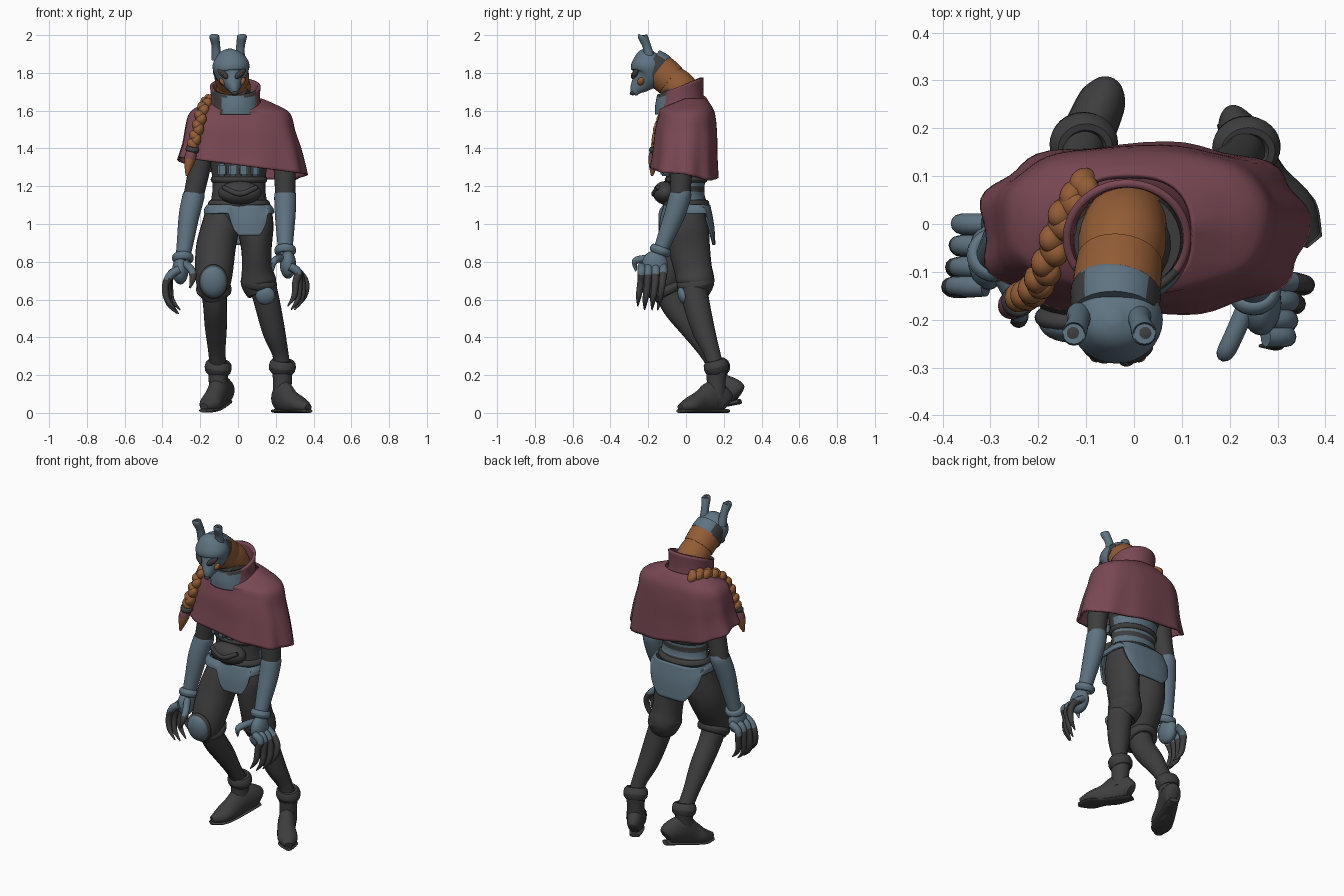
import bpy, bmesh, math
from mathutils import Vector


def material(name, rgb):
    m = bpy.data.materials.new(name)
    m.diffuse_color = (*rgb, 1)
    return m


RED = material("dark red cloth", (0.19, 0.064, 0.086))
BLUE = material("slate blue", (0.112, 0.172, 0.218))
DARK = material("charcoal", (0.048, 0.048, 0.048))
ORANGE = material("burnt orange", (0.29, 0.108, 0.036))


def smooth_path(pts, sub):
    """Catmull-Rom interpolation of equal-length tuples."""
    out = []
    for i in range(len(pts) - 1):
        a, b, c, d = pts[max(i - 1, 0)], pts[i], pts[i + 1], pts[min(i + 2, len(pts) - 1)]
        for k in range(sub):
            t = k / sub
            out.append([0.5 * (2 * q + (r - p) * t + (2 * p - 5 * q + 4 * r - s) * t * t
                               + (3 * q - p - 3 * r + s) * t ** 3) for p, q, r, s in zip(a, b, c, d)])
    return out + [list(pts[-1])]


def skin(name, rings, mats, rule=None, cap=True, thick=0):
    """Join rings of points into one mesh; rule(centre) picks the colour."""
    bm = bmesh.new()
    vs = [[bm.verts.new(p) for p in r] for r in rings]
    n = len(rings[0])
    for a, b in zip(vs, vs[1:]):
        for i in range(n):
            bm.faces.new((a[i], a[(i + 1) % n], b[(i + 1) % n], b[i]))
    if cap:
        bm.faces.new(vs[0])
        bm.faces.new(vs[-1])
    bmesh.ops.recalc_face_normals(bm, faces=bm.faces)
    if rule:
        for f in bm.faces:
            f.material_index = rule(f.calc_center_median())
    return finish(name, bm, mats, thick)


def finish(name, bm, mats, thick=0):
    me = bpy.data.meshes.new(name)
    bm.to_mesh(me)
    bm.free()
    for m in mats:
        me.materials.append(m)
    ob = bpy.data.objects.new(name, me)
    bpy.context.collection.objects.link(ob)
    if thick:
        mod = ob.modifiers.new("thickness", 'SOLIDIFY')
        mod.thickness, mod.offset = thick, 0
    return ob


def tube(name, pts, *mats, ref=(0, -1, 0), n=24, sub=5, rule=None, floor=0.0):
    """Loft ellipses along a path of (x, y, z, side radius, ref radius)."""
    pts = [p if len(p) == 5 else (*p, p[3]) for p in pts]
    path = smooth_path(pts, sub)
    rings, ref = [], Vector(ref)
    for i, p in enumerate(path):
        t = Vector(path[min(i + 1, len(path) - 1)][:3]) - Vector(path[max(i - 1, 0)][:3])
        u = t.cross(ref).normalized()
        v = u.cross(t).normalized()
        ring = []
        for k in range(n):
            a = 2 * math.pi * k / n
            q = Vector(p[:3]) + u * math.cos(a) * p[3] + v * math.sin(a) * p[4]
            q.z = max(q.z, floor)
            ring.append(q)
        rings.append(ring)
    return skin(name, rings, mats, rule)


def shell(name, levels, mats, zfun, expo=2, fold=0, rule=None, n=72, thick=0.012):
    """Open cloth shell from (cx, cy, z, rx, ry) levels; zfun shapes the hem."""
    rings, path = [], smooth_path(levels, 5)
    for j, (cx, cy, z, rx, ry) in enumerate(path):
        ring = []
        for k in range(n):
            a = 2 * math.pi * k / n
            c, s = math.cos(a), math.sin(a)
            f = 1 + fold * (j / len(path)) ** 2 * math.sin(9 * a + 1)
            x = cx + rx * f * math.copysign(abs(c) ** (2 / expo), c)
            y = cy + ry * f * math.copysign(abs(s) ** (2 / expo), s)
            ring.append(Vector((x, y, zfun(z, x, y))))
        rings.append(ring)
    return skin(name, rings, mats, rule, cap=False, thick=thick)


def ball(name, loc, size, mat, rot=(0, 0, 0)):
    bm = bmesh.new()
    bmesh.ops.create_uvsphere(bm, u_segments=24, v_segments=14, radius=1)
    ob = finish(name, bm, [mat])
    ob.location, ob.scale, ob.rotation_euler = loc, size, rot
    return ob


def ring_band(name, loc, rx, ry, r, mat, rot=(0, 0, 0), h=1.0):
    """Rounded band (torus) with radii rx, ry and height factor h."""
    n, m = 32, 10
    rings = []
    for j in range(m + 1):
        b = 2 * math.pi * j / m
        rings.append([((rx + r * math.cos(b)) * math.cos(2 * math.pi * k / n),
                       (ry + r * math.cos(b)) * math.sin(2 * math.pi * k / n),
                       r * h * math.sin(b)) for k in range(n)])
    ob = skin(name, rings, [mat], cap=False)
    ob.location, ob.rotation_euler = loc, rot
    return ob


def clamp(v):
    return max(0.0, min(1.0, v))


# Torso, neck and waist gear
tube("torso", [(0.005, 0.01, 0.98, .13, .1), (0.005, 0.01, 1.06, .165, .115), (0.005, 0, 1.14, .145, .1),
               (0.005, 0, 1.22, .14, .1), (0.005, 0, 1.32, .155, .115), (0.005, 0.01, 1.45, .21, .12),
               (0, 0, 1.57, .17, .1)], DARK, BLUE, n=40,
     rule=lambda c: int(c.y > 0.0 and (1.13 < c.z < 1.17 or 1.21 < c.z < 1.29)))
tube("neck", [(-.01, -.02, 1.56, .1), (-.015, -.04, 1.64, .1), (-.025, -.09, 1.71, .075)], DARK)
ring_band("chest_belt", (0.005, 0, 1.235), .138, .1, .012, DARK, h=1.4)
ring_band("waist_belt", (0.005, 0, 1.105), .147, .106, .018, DARK, h=1.3)
ball("belly_bag", (0.01, -.11, 1.165), (.115, .065, .062), DARK)
tube("belly_bag_flap", [(-.08, -.148, 1.195, .012), (.01, -.168, 1.16, .016), (.1, -.148, 1.195, .012)],
     DARK, ref=(0, 0, 1), n=12)
for i in range(4):
    bm = bmesh.new()
    bmesh.ops.create_cube(bm, size=1)
    bmesh.ops.scale(bm, vec=(.043, .035, .065), verts=bm.verts)
    bmesh.ops.bevel(bm, geom=bm.edges[:], offset=.008, segments=2, affect='EDGES')
    x = -.085 + i * .058
    pouch = finish("chest_pouch", bm, [BLUE])
    pouch.location = (x, -.122 + abs(x) * .22, 1.287)
    pouch.rotation_euler.z = x * 2


# Hip wrap with a front and a back flap
def hip_hem(z, x, y):
    front = math.sqrt(clamp((.1 - abs(x - .055)) / .04)) if y < 0 else 0
    back = math.sqrt(clamp((.165 - abs(x)) / .08)) if y > 0 else 0
    return 1.1 - (1.1 - z) * (.045 + .115 * front + .165 * back) / .2


shell("hip_wrap", [(.005, .005, 1.1, .163, .118), (.005, .005, 1.0, .178, .138), (.005, .005, .9, .18, .145)],
      [BLUE], hip_hem, expo=3.2, n=120)


# Cape and collar
def cape_hem(z, x, y):
    if z > 1.585:
        return z + .4 * min(y, 0) * (z - 1.585) / .075
    hem = 1.312 - .13 * x - .055 * clamp(y / .15)
    return 1.585 - (1.585 - z) * (1.585 - hem) / .285


shell("cape", [(-.01, -.02, 1.66, .13, .12), (0, -.01, 1.635, .18, .132), (.008, .005, 1.585, .26, .142),
               (.01, 0, 1.5, .285, .157), (.02, -.005, 1.4, .31, .163), (.02, -.01, 1.3, .335, .172)],
      [RED], cape_hem, expo=2.5, fold=.035)


def collar_colour(c):
    if c.y > -.085 or c.x > .085:
        return 0
    return 2 if c.x < -.08 or c.z > 1.672 else 1


shell("collar", [(-.01, -.025, 1.58, .14, .13), (-.012, -.035, 1.65, .122, .12), (-.015, -.03, 1.73, .126, .115)],
      [RED, BLUE, DARK], lambda z, x, y: z + .4 * (y + .03) * (z - 1.58) / .15, rule=collar_colour, thick=.016)
tube("collar_lining", [(-.01, -.025, 1.6, .115, .11), (-.014, -.034, 1.67, .112, .104)], DARK, n=32)

# Head: banded hood behind a horned mask
tube("hood_front", [(-.04, -.17, 1.835, .09), (-.035, -.12, 1.795, .092), (-.03, -.08, 1.76, .09)],
     ORANGE, ref=(0, 0, 1), n=32)
tube("hood_back", [(-.03, -.085, 1.765, .084), (-.025, -.04, 1.725, .092), (-.02, -.01, 1.69, .088),
                   (-.01, .015, 1.63, .08)], ORANGE, ref=(0, 0, 1), n=32)
tube("mask_rim", [(-.04, -.19, 1.845, .09), (-.039, -.16, 1.825, .094), (-.038, -.143, 1.812, .094),
                  (-.037, -.138, 1.808, .085)], DARK, BLUE,
     ref=(0, 0, 1), n=32, rule=lambda c: int(abs(c.x + .04) < .065 and c.z > 1.8))
tube("mask", [(-.042, -.195, 1.925, .015, .015), (-.042, -.2, 1.9, .066, .06), (-.038, -.2, 1.845, .097, .09),
              (-.034, -.205, 1.79, .086, .084), (-.027, -.233, 1.75, .055, .06), (-.02, -.262, 1.715, .03, .036),
              (-.017, -.275, 1.685, .014, .016)], BLUE, n=32)
ball("nose", (-.016, -.282, 1.693), (.018, .016, .012), DARK)
for s in (-1, 1):
    ball("eye_slit", (-.034 + s * .046, -.272, 1.795), (.038, .013, .017), DARK, (0, -s * .65, s * .55))
    ball("eye_glint", (-.034 + s * .046, -.276, 1.793), (.017, .013, .006), ORANGE, (0, -s * .65, s * .55))
    ball("cheek_slot", (-.03 + s * .05, -.238, 1.755), (.016, .02, .024), ORANGE, (0, s * .6, s * .5))
    bx = -.052 + s * .062
    tube("horn", [(bx, -.19, 1.87, .027), (bx + s * .003, -.207, 1.94, .023), (bx + s * .011, -.228, 1.99, .026),
                  (bx + s * .012, -.23, 1.998, .022)], BLUE, n=16)
    ball("horn_hollow", (bx + s * .012, -.23, 1.994), (.017, .017, .006), DARK)

# Braid over the left shoulder
braid = smooth_path([(-.1, .085, 1.65), (-.145, .02, 1.655), (-.18, -.08, 1.615), (-.208, -.135, 1.52),
                     (-.235, -.152, 1.42)], 4)
for i, p in enumerate(braid):
    s = 1 if i % 2 else -1
    ball("braid_knot", (p[0] + s * .005, p[1], p[2] + s * .003), (.028, .032, .038), ORANGE, (.3, s * .5, 0))
ring_band("braid_band", (-.242, -.16, 1.395), .024, .024, .012, DARK, (.2, .2, 0), 1.4)
tube("braid_tip", [(-.242, -.16, 1.4, .025), (-.255, -.17, 1.34, .03), (-.272, -.18, 1.255, .006)],
     ORANGE, RED, n=16, rule=lambda c: int(c.z > 1.345))

# Arms: shoulder, mid, elbow, forearm, wrist
ARMS = {
    "left": [(-.19, .01, 1.52), (-.2, .0, 1.33), (-.235, .0, 1.15), (-.258, -.025, 1.05), (-.292, -.065, .82)],
    "right": [(.2, .01, 1.52), (.243, -.02, 1.33), (.25, -.03, 1.15), (.25, -.06, 1.05), (.25, -.135, .86)]}
for side, (a, b, c, d, e) in ARMS.items():
    tube(side + "_upper_arm", [(*a, .07), (*b, .06), (*c, .053)], DARK)
    tube(side + "_forearm", [(c[0], c[1], c[2] + .02, .05), (*c, .058), (*d, .055),
                             (*(Vector(d).lerp(Vector(e), .6)), .045), (*e, .038)], BLUE)
    ring_band(side + "_wrist_band", e, .043, .043, .015, BLUE, (-.35, 0, 0), 1.5)

# Hands with curled claws; path rows are (x, y offset, z, radius)
HANDS = {
    "left": ((-.305, -.07, .755), (-.13, -.09, -.045, 0.0),
             [(-.31, 0, .76, .022), (-.358, 0, .73, .022), (-.373, 0, .67, .018), (-.363, -.01, .6, .015), (-.318, -.02, .545, .003)],
             [(-.28, -.1, .79, .02), (-.245, -.165, .755, .02), (-.24, -.2, .71, .017), (-.255, -.205, .66, .004)]),
    "right": ((.265, -.165, .785), (-.12, -.16, -.2, -.235),
              [(.275, 0, .775, .022), (.318, 0, .745, .022), (.332, -.005, .69, .018), (.325, -.015, .62, .015), (.29, -.02, .565, .003)],
              [(.24, -.16, .82, .02), (.21, -.23, .815, .02), (.19, -.27, .8, .018), (.185, -.265, .75, .004)])}
for side, (palm, ys, finger, thumb) in HANDS.items():
    ball(side + "_palm", palm, (.043, .068, .075), BLUE)
    cut = .71 if side == "left" else .74
    for k, y in enumerate(ys):
        drop = .02 * (k in (1, 2))
        inward = (k - 1.5) * (-.018 if side == "right" else .008)
        pts = [(x + inward * (i > 1), y + dy, z - drop * (i > 1), r) for i, (x, dy, z, r) in enumerate(finger)]
        tube(side + "_finger", pts, BLUE, DARK, n=12, sub=4, rule=lambda c: int(c.z < cut))
    tube(side + "_thumb", thumb, BLUE, DARK, ref=(0, 0, 1), n=12, rule=lambda c: int(c.z < .74))

# Legs, knee pads and boots
tube("left_thigh", [(-.08, .015, 1.07, .09, .095), (-.095, -.005, .98, .1, .11), (-.118, -.04, .87, .105, .112),
                    (-.127, -.095, .75, .1, .1), (-.13, -.115, .67, .088, .085), (-.127, -.095, .61, .065, .065)], DARK)
tube("right_thigh", [(.09, .015, 1.07, .09, .095), (.093, .01, .98, .095, .11), (.098, .02, .86, .08, .108),
                     (.102, .038, .76, .082, .1), (.11, .05, .69, .094, .1), (.125, .045, .63, .075, .075)], DARK)
tube("left_shin", [(-.13, -.11, .68, .07), (-.122, -.06, .57, .063, .07), (-.117, .03, .45, .058, .062),
                   (-.112, .11, .33, .046), (-.105, .165, .24, .044)], DARK)
tube("right_shin", [(.13, .04, .68, .07), (.155, .055, .58, .068, .07), (.19, .095, .43, .06, .06),
                    (.225, .14, .31, .043), (.235, .16, .22, .044)], DARK)
ring_band("left_knee_cuff", (-.128, -.09, .655), .075, .075, .02, DARK, (.45, 0, 0), 1.4)
ring_band("right_knee_cuff", (.11, .05, .685), .077, .08, .02, DARK, (.1, .15, 0), 1.6)
ball("left_knee_pad_rim", (-.13, -.195, .695), (.078, .035, .092), DARK, (.15, 0, 0))
ball("left_knee_pad", (-.13, -.205, .695), (.07, .042, .083), BLUE, (.15, 0, 0))
ball("right_knee_pad", (.145, -.015, .62), (.052, .027, .05), BLUE, (.3, 0, 0))

FEET = {
    "left": ((-.105, .168, .24), .012, [(-.055, .288, .105, .025, .035), (-.063, .265, .115, .048, .062),
             (-.095, .19, .115, .055, .085), (-.122, .12, .075, .055, .068), (-.15, .06, .045, .058, .045),
             (-.18, .0, .03, .02, .02)]),
    "right": ((.235, .16, .245), .005, [(.208, .222, .05, .025, .045), (.216, .2, .065, .042, .065),
              (.24, .145, .085, .05, .085), (.275, .085, .06, .052, .065), (.33, .02, .04, .056, .042),
              (.372, -.03, .027, .022, .02)])}
for side, (ankle, low, foot) in FEET.items():
    tube(side + "_boot", foot, DARK, ref=(0, 0, 1), floor=low)
    x, y, z = ankle
    tube(side + "_boot_shaft", [(x, y, .08, .05), (x, y, .17, .05), (x, y, .26, .058)], DARK)
    ring_band(side + "_boot_cuff", ankle, .05, .045, .022, DARK, (.25, .1, 0), 1.7)
# Flat soles under both boots
tube("right_sole", [(.2, .22, .01, .03, .01), (.24, .14, .01, .042, .01), (.285, .08, .01, .04, .01),
                    (.335, .015, .01, .056, .01), (.378, -.038, .01, .02, .01)], DARK, ref=(0, 0, 1))
tube("left_sole", [(-.056, .285, .06, .028, .014), (-.095, .19, .04, .046, .012), (-.15, .06, .015, .058, .012),
                   (-.185, -.005, .012, .02, .01)], DARK, ref=(0, 0, 1))

# Smooth shading with sharp edges kept
bpy.ops.object.select_all(action='SELECT')
bpy.context.view_layer.objects.active = bpy.data.objects["cape"]
bpy.ops.object.shade_smooth_by_angle(angle=math.radians(50))
